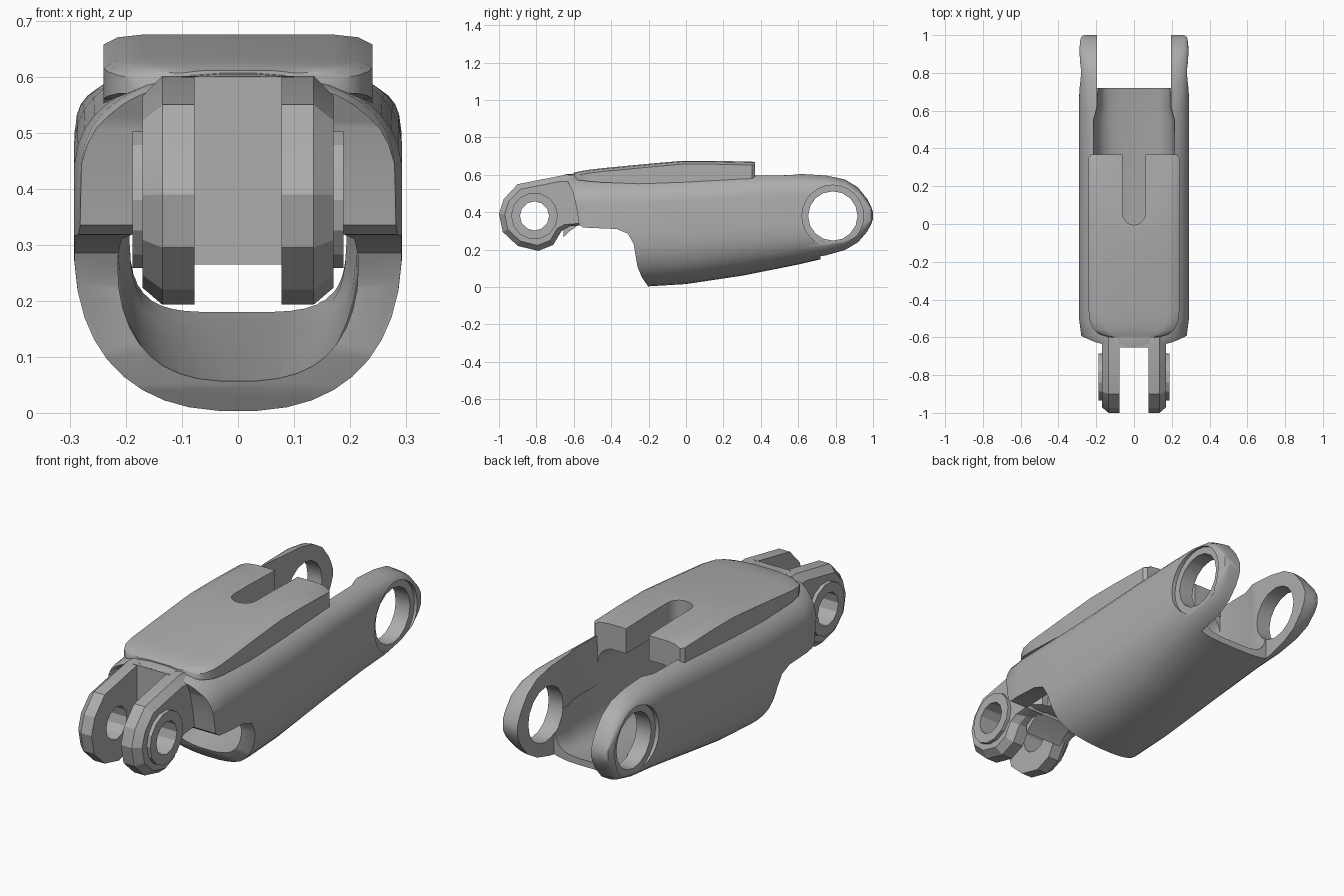
import bpy, bmesh, math
from mathutils import Vector

old = bpy.data.objects.get("Cube")
if old:
    bpy.data.objects.remove(old)

grey = bpy.data.materials.new("plain grey")
grey.use_nodes = True
colour = (0.42, 0.42, 0.42, 1)
grey.diffuse_color = colour
grey.node_tree.nodes["Principled BSDF"].inputs["Base Color"].default_value = colour


def loft(name, rings):
    """Skin a row of equal-length rings and cap both ends."""
    bm = bmesh.new()
    rows = [[bm.verts.new(p) for p in ring] for ring in rings]
    n = len(rows[0])
    for a, b in zip(rows, rows[1:]):
        for i in range(n):
            j = (i + 1) % n
            bm.faces.new((a[i], a[j], b[j], b[i]))
    bm.faces.new(rows[0])
    bm.faces.new(rows[-1])
    bmesh.ops.recalc_face_normals(bm, faces=bm.faces)
    mesh = bpy.data.meshes.new(name)
    bm.to_mesh(mesh)
    bm.free()
    mesh.materials.append(grey)
    ob = bpy.data.objects.new(name, mesh)
    bpy.context.collection.objects.link(ob)
    return ob


def side_prism(name, outline, x0, x1):
    return loft(name, [[(x, y, z) for y, z in outline] for x in (x0, x1)])


def top_prism(name, outline, z0, z1):
    return loft(name, [[(x, y, z) for x, y in outline] for z in (z0, z1)])


def disc(y, z, r, n=16):
    return [(y + r * math.cos(math.tau * i / n), z + r * math.sin(math.tau * i / n))
            for i in range(n)]


def section(y, w, zb, zt, power, n=40):
    """Rounded cross-section with straight flanks."""
    low, high = zb + 0.5 * (zt - zb), zb + 0.7 * (zt - zb)
    ring = []
    for i in range(n):
        t = math.tau * (i + 0.5) / n
        c, s = math.cos(t), math.sin(t)
        x = w * math.copysign(abs(c) ** (2 / power), c)
        k = abs(s) ** (2 / power)
        ring.append(Vector((x, y, high + (zt - high) * k if s > 0 else low - (low - zb) * k)))
    return ring


def boolean(ob, tool, operation="DIFFERENCE", keep=False):
    mod = ob.modifiers.new("cut", "BOOLEAN")
    mod.operation, mod.solver, mod.object = operation, "EXACT", tool
    graph = bpy.context.evaluated_depsgraph_get()
    mesh = bpy.data.meshes.new_from_object(ob.evaluated_get(graph))
    ob.modifiers.clear()
    ob.data = mesh
    if not keep:
        bpy.data.objects.remove(tool)


def smooth(ob, angle=30):
    bpy.ops.object.select_all(action="DESELECT")
    ob.select_set(True)
    bpy.context.view_layer.objects.active = ob
    bpy.ops.object.shade_smooth_by_angle(angle=math.radians(angle))


# Outer shell: y, half width, bottom, top, squareness
shell = loft("shell", [section(*s) for s in (
    (-0.655, 0.22, 0, 0.60, 2.4), (-0.63, 0.255, 0, 0.605, 2.4),
    (-0.59, 0.28, 0, 0.607, 2.4), (-0.5, 0.292, 0, 0.608, 2.4),
    (-0.2, 0.293, 0.003, 0.615, 2.4), (0, 0.293, 0.015, 0.622, 2.4),
    (0.3, 0.293, 0.06, 0.632, 2.5), (0.6, 0.292, 0.12, 0.622, 3),
    (0.75, 0.292, 0.155, 0.605, 3.8), (0.85, 0.291, 0.19, 0.58, 4.5),
    (0.92, 0.29, 0.235, 0.535, 5), (0.97, 0.285, 0.295, 0.47, 5),
    (0.99, 0.28, 0.335, 0.43, 5), (1.0, 0.265, 0.365, 0.4, 5))])

# Hollow interior
boolean(shell, loft("cavity", [section(*s) for s in (
    (-0.55, 0.19, 0.05, 0.55, 2.6), (-0.25, 0.22, 0.055, 0.55, 2.6),
    (0.3, 0.215, 0.11, 0.56, 3), (0.55, 0.213, 0.15, 0.57, 3.5),
    (0.62, 0.194, 0.16, 0.57, 4), (0.8, 0.194, 0.195, 0.5, 4))]))

# Curved front edge and the notch under the nose
boolean(shell, side_prism("notch", [
    (-0.9, 0.7), (-0.67, 0.64), (-0.645, 0.59), (-0.605, 0.51), (-0.585, 0.42),
    (-0.572, 0.335), (-0.55, 0.318), (-0.37, 0.31), (-0.31, 0.285),
    (-0.28, 0.23), (-0.26, 0.11), (-0.235, 0.05), (-0.2, 0), (-0.2, -0.1),
    (-0.9, -0.1)], -0.5, 0.5))

# Rear opening between the two ears
half = [(0.215, 0.366), (0.215, 0.55), (0.196, 0.62), (0.196, 1.2)]
boolean(shell, top_prism("rear_top_gap", half + [(-x, y) for x, y in reversed(half)], 0.36, 0.9))
boolean(shell, top_prism("rear_gap", [(-0.196, 0.72), (0.196, 0.72), (0.196, 1.3), (-0.196, 1.3)],
                         -0.1, 0.95))

# Pin holes with a shallow seat on the outside of each ear
boolean(shell, side_prism("ear_hole", disc(0.785, 0.38, 0.132), -0.6, 0.6))
for s in (-1, 1):
    boolean(shell, side_prism("ear_seat", disc(0.785, 0.38, 0.165, 24), s * 0.272, s * 0.5))

# Raised back plate: y, half width, top, underside
plate = loft("top_plate", [
    [(-w, y, zb), (-w, y, zt - 0.018), (-w + 0.025, y, zt - 0.005), (-w + 0.07, y, zt),
     (w - 0.07, y, zt), (w - 0.025, y, zt - 0.005), (w, y, zt - 0.018), (w, y, zb)]
    for y, w, zt, zb in (
        (-0.6, 0.13, 0.611, 0.57), (-0.585, 0.18, 0.615, 0.57), (-0.56, 0.213, 0.62, 0.57),
        (-0.52, 0.233, 0.627, 0.565), (-0.46, 0.24, 0.634, 0.56), (-0.2, 0.24, 0.659, 0.55),
        (-0.02, 0.24, 0.675, 0.55), (0.15, 0.24, 0.675, 0.55), (0.352, 0.24, 0.67, 0.55),
        (0.368, 0.226, 0.669, 0.55))])

# Round-ended slot through plate and shell
slot = [(0.06 * math.cos(a), 0.055 + 0.06 * math.sin(a))
        for a in (math.pi + math.pi * i / 10 for i in range(11))] + [(0.06, 0.6), (-0.06, 0.6)]
slot_cutter = top_prism("slot_cutter", slot, 0.42, 0.9)
boolean(plate, slot_cutter, keep=True)
boolean(shell, slot_cutter)

# Front fork: middle block, two chamfered prongs and pin bosses
block = side_prism("fork_block", [(-0.655, 0.6), (-0.655, 0.265), (-0.62, 0.3), (-0.57, 0.335),
                                  (-0.42, 0.335), (-0.42, 0.58), (-0.6, 0.6)], -0.1, 0.1)
pin_y, pin_z = -0.81, 0.38
prong = [(-0.5, 0.335), (-0.62, 0.325), (-0.665, 0.3), (-0.71, 0.225), (-0.79, 0.193),
         (-0.9, 0.22), (-0.98, 0.295), (-1.0, 0.39), (-0.975, 0.47), (-0.9, 0.55),
         (-0.64, 0.601), (-0.5, 0.59)]
for s, side in ((-1, "right"), (1, "left")):
    ob = loft(side + "_prong", [
        [(s * x, pin_y + (y - pin_y) * k, pin_z + (z - pin_z) * k) for y, z in prong]
        for x, k in ((0.078, 1), (0.135, 1), (0.17, 0.84))])
    boss = side_prism(side + "_boss", disc(pin_y, pin_z, 0.125, 14), s * 0.15, s * 0.188)
    for part in (ob, boss):
        boolean(part, side_prism("pin_hole", disc(pin_y, pin_z, 0.078, 12), -0.6, 0.6))
        smooth(part, 20)

for part in (shell, plate, block):
    smooth(part)
